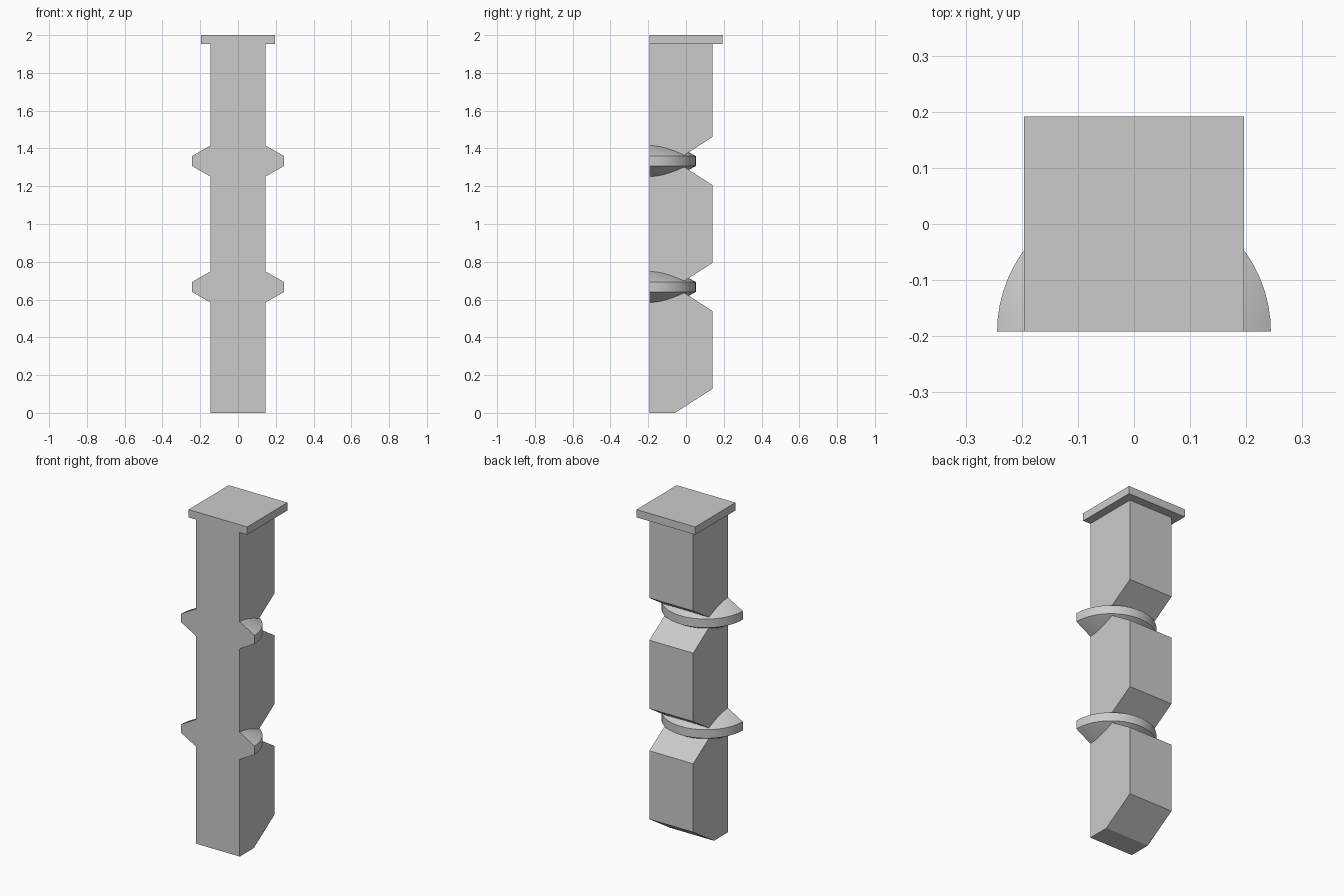
import bpy, bmesh, math

if "Cube" in bpy.data.objects:
    bpy.data.objects.remove(bpy.data.objects["Cube"])

COLOUR = (0.6, 0.6, 0.6, 1)
stone = bpy.data.materials.new("light_grey")
stone.use_nodes = True
stone.diffuse_color = COLOUR
stone.node_tree.nodes["Principled BSDF"].inputs["Base Color"].default_value = COLOUR

FRONT, BACK, NOTCH = -0.192, 0.14, -0.058
HALF, BEVEL = 0.146, 0.127
PITCH, TOP, CAP = 2 / 3, 2.0, 0.196


def finish(name, bm):
    bmesh.ops.recalc_face_normals(bm, faces=bm.faces)
    mesh = bpy.data.meshes.new(name)
    bm.to_mesh(mesh)
    bm.free()
    mesh.materials.append(stone)
    obj = bpy.data.objects.new(name, mesh)
    bpy.context.collection.objects.link(obj)
    return obj


def extrude_profile(name, profile, half):
    """Side profile of (y, z) points, extruded evenly across x."""
    bm = bmesh.new()
    face = bm.faces.new([bm.verts.new((-half, y, z)) for y, z in profile])
    new = bmesh.ops.extrude_face_region(bm, geom=[face])["geom"]
    moved = [v for v in new if isinstance(v, bmesh.types.BMVert)]
    bmesh.ops.translate(bm, verts=moved, vec=(2 * half, 0, 0))
    return finish(name, bm)


def half_ring(name, z):
    """Half disc with conical top and underside, flat at the front."""
    bm = bmesh.new()
    rim, edge, apex = 0.244, 0.026, 0.165
    outline = [(0, apex), (rim, edge), (rim, -edge), (0, -apex)]
    verts = [bm.verts.new((r, FRONT, z + h)) for r, h in outline]
    edges = [bm.edges.new(pair) for pair in zip(verts, verts[1:])]
    bmesh.ops.spin(bm, geom=verts + edges, cent=(0, FRONT, z), axis=(0, 0, 1),
                   angle=math.pi, steps=32)
    bmesh.ops.remove_doubles(bm, verts=bm.verts, dist=0.0001)
    bmesh.ops.holes_fill(bm, edges=[e for e in bm.edges if e.is_boundary], sides=0)
    obj = finish(name, bm)
    bpy.ops.object.select_all(action='DESELECT')
    obj.select_set(True)
    bpy.context.view_layer.objects.active = obj
    bpy.ops.object.shade_smooth_by_angle(angle=math.radians(25))


# Shaft with a bevelled foot and a V notch at each ring
shaft = [(FRONT, 0), (NOTCH, 0), (BACK, BEVEL)]
for level in (PITCH, 2 * PITCH):
    shaft += [(BACK, level - BEVEL), (NOTCH, level), (BACK, level + BEVEL)]
shaft += [(BACK, TOP - 0.02), (FRONT, TOP - 0.02)]
extrude_profile("shaft", shaft, HALF)

# Cap slab, flush with the front
slab = [(FRONT, TOP - 0.047), (-FRONT, TOP - 0.047), (-FRONT, TOP), (FRONT, TOP)]
extrude_profile("cap", slab, CAP)

# Rings
half_ring("lower_ring", PITCH)
half_ring("upper_ring", 2 * PITCH)
